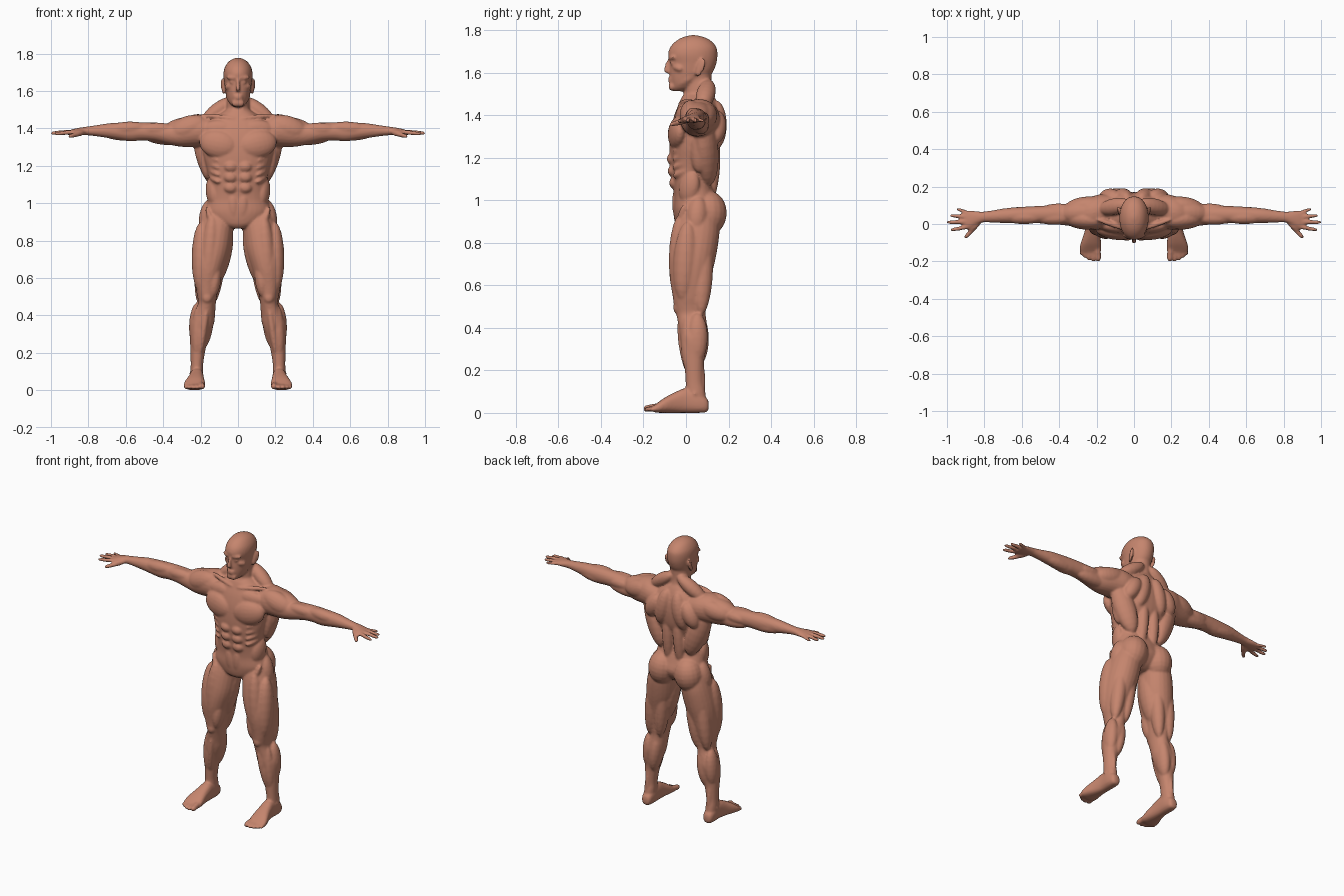
import bpy, bmesh, math
from mathutils import Vector as V

bm = bmesh.new()
X, Y, Z = V((1, 0, 0)), V((0, 1, 0)), V((0, 0, 1))


def catmull(rows, steps=4):
    out = []
    for i in range(len(rows) - 1):
        p = [rows[max(i - 1, 0)], rows[i], rows[i + 1], rows[min(i + 2, len(rows) - 1)]]
        for k in range(steps):
            t = k / steps
            out.append([0.5 * (2 * b + (c - a) * t + (2 * a - 5 * b + 4 * c - d) * t * t
                               + (3 * b - a - 3 * c + d) * t ** 3) for a, b, c, d in zip(*p)])
    return out + [rows[-1]]


def skin_rows(rows, u, v, s, power, n):
    """Closed skin through rows of (x, y, z, radius_u, radius_v); s=-1 mirrors."""
    unit = []
    for k in range(n):
        c, d = math.cos(2 * math.pi * k / n), math.sin(2 * math.pi * k / n)
        unit.append((math.copysign(abs(c) ** (2 / power), c), math.copysign(abs(d) ** (2 / power), d)))
    rings = []
    for x, y, z, ru, rv in rows:
        pts = [V((x, y, z)) + u * c * max(ru, .001) + v * d * max(rv, .001) for c, d in unit]
        rings.append([bm.verts.new((p.x * s, p.y, p.z)) for p in pts])
    for a, b in zip(rings, rings[1:]):
        for k in range(n):
            bm.faces.new((a[k], a[(k + 1) % n], b[(k + 1) % n], b[k]))
    bm.faces.new(rings[0])
    bm.faces.new(rings[-1])


def loft(rows, u, v, s=1, power=2.0, n=24):
    skin_rows(catmull(rows), u, v, s, power, n)


def trunk(rows, power=2.2):
    """Loft on the centre line from (z, half width, front y, back y)."""
    loft([(0, (f + b) / 2, z, w, (b - f) / 2) for z, w, f, b in rows], X, Y, 1, power, 36)


def muscle(a, b, w, d, n=(0, -1, 0)):
    """Mirrored pair of ellipsoids with tips a and b, width w, depth d along n."""
    a, b, m = V(a), V(b), V(n)
    ax = (b - a).normalized()
    m = (m - ax * m.dot(ax)).normalized()
    rows = []
    for i in range(13):
        t = math.pi * i / 12
        r = max(math.sin(t), .03)
        rows.append((*a.lerp(b, .5 - .5 * math.cos(t)), w * r, d * r))
    for s in (1, -1):
        skin_rows(rows, m.cross(ax), m, s, 2, 18)


def blob(c, r):
    """Mirrored pair of upright ellipsoids."""
    muscle((c[0], c[1], c[2] - r[2]), (c[0], c[1], c[2] + r[2]), r[0], r[1])


def digit(a, b, r, s):
    """Finger or toe with a rounded tip."""
    a, b = V(a), V(b)
    side = (b - a).cross(Z).normalized()
    up = side.cross(b - a).normalized()
    rows = [(*a.lerp(b, t), r * k, r * k) for t, k in
            ((0, .9), (.2, 1.08), (.5, 1.02), (.8, .92), (.94, .72), (1, .25))]
    skin_rows(rows, side, up, s, 2, 12)


# torso
trunk([(.865, .05, -.03, .09), (.89, .12, -.05, .13), (.95, .176, -.06, .165), (1.02, .162, -.058, .145),
       (1.10, .152, -.066, .122), (1.18, .166, -.075, .135), (1.25, .185, -.078, .16),
       (1.33, .195, -.072, .17), (1.40, .185, -.055, .165), (1.45, .14, -.035, .15),
       (1.485, .085, -.02, .135), (1.51, .05, 0, .12)], 2.3)
# neck
trunk([(1.42, .085, -.02, .15), (1.48, .066, -.012, .132), (1.53, .06, -.008, .12), (1.60, .058, .0, .12)], 2)
# head
trunk([(1.513, .018, -.062, -.02), (1.53, .042, -.07, .04), (1.56, .058, -.075, .085), (1.60, .068, -.077, .124),
       (1.645, .074, -.076, .143), (1.685, .078, -.084, .148), (1.72, .073, -.074, .143),
       (1.75, .056, -.046, .118), (1.768, .034, -.012, .083), (1.777, .008, .025, .045)], 2.1)

# face
loft([(0, -.078, 1.665, .007, .006), (0, -.085, 1.645, .008, .011), (0, -.091, 1.62, .012, .012),
      (0, -.092, 1.607, .015, .011), (0, -.085, 1.598, .01, .006)], X, Y, 1, 2, 14)
muscle((.004, -.078, 1.668), (.062, -.058, 1.672), .010, .012)
muscle((.03, -.062, 1.63), (.07, -.02, 1.615), .016, .014)
blob((.012, -.066, 1.535), (.022, .016, .02))
blob((.03, -.063, 1.646), (.014, .012, .009))
for z in (1.574, 1.561):
    muscle((-.008, -.08, z), (.026, -.068, z - .001), .006, .01)
muscle((.06, .03, 1.585), (.025, -.055, 1.535), .022, .016, (1, 0, 0))

# ears
muscle((.083, .085, 1.668), (.076, .05, 1.58), .019, .008, (1, -.3, 0))
muscle((.089, .088, 1.66), (.083, .074, 1.60), .007, .008, (1, 0, 0))

# neck and shoulder girdle
muscle((.052, .07, 1.61), (.008, -.022, 1.45), .016, .016)
muscle((.02, .11, 1.56), (.19, .075, 1.435), .042, .045)
muscle((.015, -.035, 1.452), (.20, .025, 1.472), .013, .014)

# chest
muscle((.004, -.055, 1.295), (.205, -.025, 1.335), .076, .044, (.2, -1, .05))
muscle((.02, -.03, 1.40), (.2, .0, 1.39), .05, .032)
# abdomen
for z, y in ((1.195, -.064), (1.138, -.06), (1.082, -.053)):
    blob((.039, y, z), (.036, .026, .029))
muscle((.03, -.04, 1.065), (.02, -.035, .90), .034, .028)
# flanks
for i in range(4):
    z = 1.245 - .038 * i
    muscle((.175 - .008 * i, .03, z + .02), (.10, -.062, z - .02), .018, .022, (.7, -.7, 0))
muscle((.145, .03, 1.14), (.13, -.0, .985), .05, .032, (1, -.4, 0))
muscle((.15, .06, 1.0), (.06, -.045, .91), .03, .022, (.7, -.7, 0))

# back
muscle((.215, .085, 1.39), (.10, .11, 1.07), .065, .05, (.6, .8, 0))
muscle((.20, .09, 1.38), (.165, .06, 1.13), .05, .034, (1, 0, 0))
muscle((.035, .14, 1.47), (.085, .14, 1.24), .05, .052)
muscle((.09, .145, 1.42), (.17, .135, 1.27), .05, .05)
muscle((.036, .14, 1.30), (.042, .115, .99), .034, .032)
# buttocks
muscle((.08, .105, 1.045), (.105, .10, .835), .088, .09)
muscle((.145, .06, 1.02), (.18, .045, .84), .05, .045, (1, 0, 0))

arm = [(.12, .07, 1.385, .085, .075), (.18, .065, 1.387, .093, .086), (.235, .058, 1.387, .087, .087),
       (.30, .053, 1.375, .073, .074), (.36, .05, 1.369, .058, .058), (.45, .05, 1.381, .05, .05),
       (.52, .05, 1.384, .046, .049), (.58, .048, 1.382, .045, .051), (.68, .045, 1.387, .04, .041),
       (.76, .04, 1.387, .032, .029), (.81, .037, 1.386, .029, .023), (.85, .03, 1.383, .039, .02),
       (.885, .021, 1.379, .05, .016), (.91, .02, 1.376, .046, .011)]
leg = [(.10, .06, .95, .085, .09), (.118, .05, .86, .094, .108), (.136, .034, .75, .097, .110),
       (.154, .022, .65, .083, .100), (.165, .02, .55, .062, .083), (.165, .02, .50, .052, .076),
       (.167, .024, .46, .048, .069), (.181, .034, .40, .058, .067), (.194, .038, .35, .064, .065),
       (.211, .038, .25, .045, .048), (.219, .04, .15, .034, .042), (.22, .045, .10, .034, .046),
       (.22, .05, .04, .034, .046)]
foot = [(.22, .107, .035, .012, .014), (.22, .097, .037, .028, .033), (.22, .06, .048, .036, .048),
        (.22, .0, .058, .037, .058), (.224, -.05, .049, .043, .049), (.230, -.10, .036, .054, .036),
        (.233, -.135, .024, .058, .023), (.232, -.158, .018, .048, .012)]
fingers = [((.875, .056, 1.379), (.95, .082, 1.374), .0095), ((.89, .037, 1.381), (.986, .046, 1.374), .011),
           ((.89, .012, 1.382), (1.002, .009, 1.374), .0115), ((.885, -.014, 1.38), (.982, -.033, 1.37), .011),
           ((.83, .008, 1.376), (.905, -.076, 1.356), .013)]
toes = [(.190, -.200, .0175), (.218, -.202, .0125), (.241, -.195, .0125), (.263, -.182, .012), (.282, -.166, .0115)]

# limbs, hands and feet
for s in (1, -1):
    loft(arm, Y, Z, s, 2.1)
    loft(leg, X, Y, s, 2.1)
    loft(foot, X, Z, s, 2.5)
    for a, b, r in fingers:
        digit(a, b, r, s)
    for x, y, r in toes:
        digit((x * .8 + .046, -.115, .03), (x, y, r + .001), r, s)

# arm muscles
muscle((.17, .01, 1.44), (.37, .025, 1.375), .06, .045, (0, -1, .4))
muscle((.17, .065, 1.43), (.40, .055, 1.39), .06, .05, (0, 0, 1))
muscle((.17, .115, 1.42), (.37, .085, 1.375), .055, .045, (0, 1, .2))
muscle((.33, .03, 1.395), (.54, .034, 1.395), .036, .036)
muscle((.25, .07, 1.345), (.50, .065, 1.355), .04, .04)
muscle((.32, .08, 1.385), (.50, .075, 1.38), .034, .032)
muscle((.48, .035, 1.405), (.70, .035, 1.395), .036, .036)
muscle((.50, .06, 1.362), (.74, .05, 1.38), .037, .036)
muscle((.82, .015, 1.38), (.885, -.035, 1.37), .018, .016, (0, 0, 1))

# thigh muscles
muscle((.195, .01, .90), (.20, -.015, .52), .05, .058)
muscle((.135, -.02, .94), (.165, -.03, .53), .05, .056)
muscle((.115, -.02, .70), (.135, -.025, .495), .036, .044)
muscle((.05, .04, .89), (.125, .035, .56), .052, .065)
muscle((.16, .085, .88), (.205, .07, .46), .045, .05)
muscle((.09, .085, .87), (.135, .07, .46), .042, .048)
muscle((.17, -.01, .98), (.07, -.03, .72), .022, .03)
# knees and lower legs
blob((.165, -.038, .495), (.028, .022, .032))
muscle((.155, .055, .475), (.19, .055, .22), .040, .053)
muscle((.215, .055, .47), (.228, .05, .23), .040, .05)
muscle((.205, .005, .46), (.222, .02, .17), .036, .036)
muscle((.165, -.03, .45), (.205, .012, .18), .02, .025)
muscle((.22, .075, .26), (.22, .082, .04), .013, .012)
blob((.222, .042, .09), (.038, .02, .02))

# fuse every part into one smooth skin
bmesh.ops.recalc_face_normals(bm, faces=bm.faces[:])
mesh = bpy.data.meshes.new("body_parts")
bm.to_mesh(mesh)
bm.free()
body = bpy.data.objects.new("body", mesh)
bpy.context.scene.collection.objects.link(body)
rem = body.modifiers.new("fuse", 'REMESH')
rem.mode = 'VOXEL'
rem.voxel_size = .0068
smo = body.modifiers.new("soften", 'SMOOTH')
smo.factor = .5
smo.iterations = 3
deps = bpy.context.evaluated_depsgraph_get()
skin_mesh = bpy.data.meshes.new_from_object(body.evaluated_get(deps))
body.modifiers.clear()
body.data = skin_mesh
bpy.data.meshes.remove(mesh)
skin_mesh.name = "body"
skin_mesh.shade_smooth()

skin = bpy.data.materials.new("skin")
skin.diffuse_color = (.56, .235, .155, 1)
skin_mesh.materials.clear()
skin_mesh.materials.append(skin)
